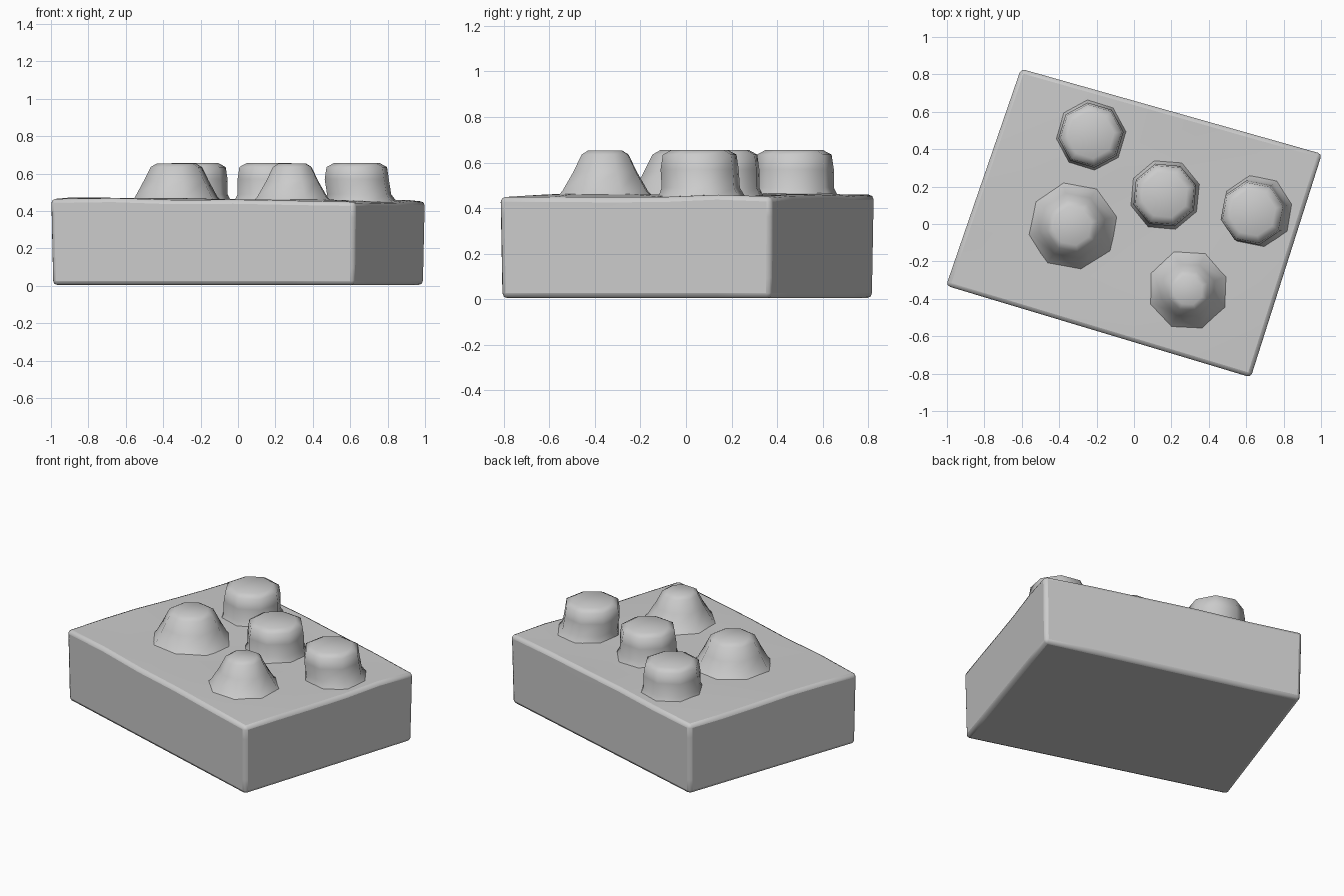
import bpy, bmesh, math, random

random.seed(4)
cube = bpy.data.objects.get("Cube")
if cube:
    bpy.data.objects.remove(cube, do_unlink=True)

# Single plain grey
grey = bpy.data.materials.new("plain grey")
grey.use_nodes = True
colour = (0.6, 0.6, 0.6, 1)
grey.diffuse_color = colour
grey.node_tree.nodes["Principled BSDF"].inputs["Base Color"].default_value = colour


def finish(bm, name, angle):
    bmesh.ops.recalc_face_normals(bm, faces=bm.faces)
    mesh = bpy.data.meshes.new(name)
    bm.to_mesh(mesh)
    bm.free()
    mesh.materials.append(grey)
    obj = bpy.data.objects.new(name, mesh)
    bpy.context.collection.objects.link(obj)
    bpy.ops.object.select_all(action="DESELECT")
    obj.select_set(True)
    bpy.context.view_layer.objects.active = obj
    bpy.ops.object.shade_smooth_by_angle(angle=math.radians(angle))
    return obj


# Turned slab with a slightly uneven surface
CORNERS = [(-1.005, -0.33), (0.625, -0.82), (1.005, 0.375), (-0.605, 0.83)]
bm = bmesh.new()
low = [bm.verts.new((x * 0.99, y * 0.99, 0.005)) for x, y in CORNERS]
high = [bm.verts.new((x, y, 0.46 - 0.008 * x)) for x, y in CORNERS]
bm.faces.new(low)
bm.faces.new(high)
for i in range(4):
    j = (i + 1) % 4
    bm.faces.new((low[i], low[j], high[j], high[i]))
fixed = set(low + high)
bmesh.ops.subdivide_edges(bm, edges=bm.edges[:], cuts=4, use_grid_fill=True)
for v in bm.verts:
    if v not in fixed and v.co.z > 0.4:
        v.co.z += random.uniform(-0.008, 0.008)
slab = finish(bm, "slab", 60)
bevel = slab.modifiers.new("soft edges", "BEVEL")
bevel.width = 0.022
bevel.segments = 2
bevel.limit_method = "ANGLE"
bevel.angle_limit = math.radians(45)


# Stud lofted through rings of (height, radius); its foot can be shifted
def stud(name, x, y, rings, sides, turn, foot=(0, 0)):
    bm = bmesh.new()
    loops = []
    for k, (z, r) in enumerate(rings):
        shift = max(0, 1 - k / 2)
        loops.append([bm.verts.new((
            x + foot[0] * shift + r * math.cos(turn + math.tau * i / sides),
            y + foot[1] * shift + r * math.sin(turn + math.tau * i / sides), z))
            for i in range(sides)])
    for a, b in zip(loops, loops[1:]):
        for i in range(sides):
            j = (i + 1) % sides
            bm.faces.new((a[i], a[j], b[j], b[i]))
    bm.faces.new(loops[0])
    bm.faces.new(loops[-1])
    return finish(bm, name, 60)


POST = [(0.44, 0.2), (0.49, 0.175), (0.57, 0.175), (0.635, 0.165), (0.656, 0.125)]
CONE = [(0.44, 0.235), (0.475, 0.2), (0.56, 0.148), (0.635, 0.11), (0.653, 0.08)]
WIDE = [(0.44, 0.26), (0.475, 0.225), (0.56, 0.178), (0.635, 0.14), (0.655, 0.105)]

stud("back_stud", -0.23, 0.475, POST, 8, 0.1)
stud("middle_stud", 0.165, 0.155, POST, 8, 0.3)
stud("left_stud", 0.635, 0.06, POST, 8, 0.2, (0.025, 0.01))
stud("front_cone", 0.29, -0.355, CONE, 8, 0.35)
stud("right_cone", -0.33, -0.01, WIDE, 8, 0.2)
